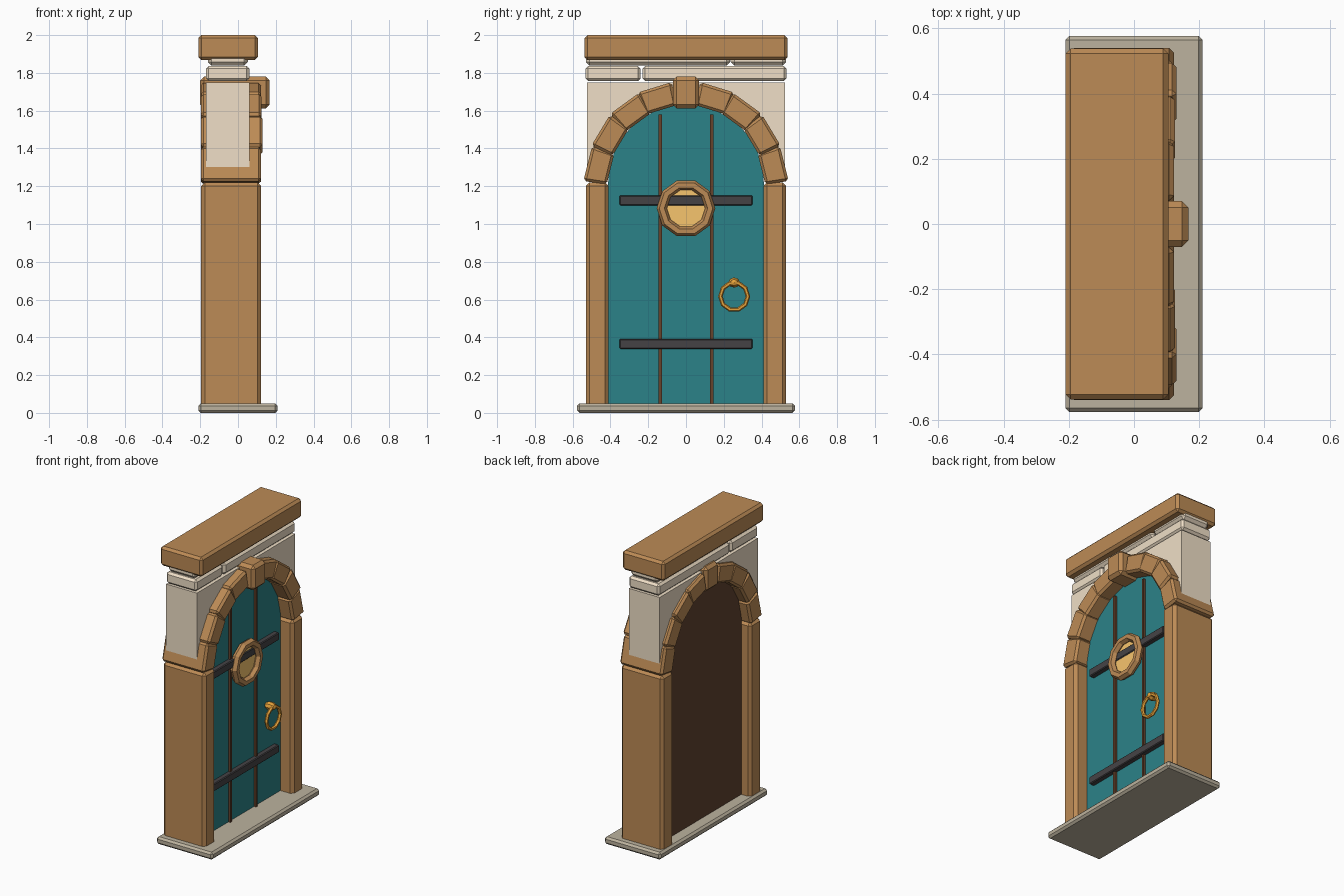
import bpy, bmesh, math
from mathutils import Matrix, Vector

if "Cube" in bpy.data.objects:
    bpy.data.objects.remove(bpy.data.objects["Cube"])


def material(name, rgb):
    """Flat colour given as sRGB, stored as linear."""
    m = bpy.data.materials.new(name)
    lin = [c / 12.92 if c <= 0.04045 else ((c + 0.055) / 1.055) ** 2.4 for c in rgb]
    m.diffuse_color = (*lin, 1)
    m.use_nodes = True
    m.node_tree.nodes["Principled BSDF"].inputs["Base Color"].default_value = m.diffuse_color
    return m


WOOD = material("warm_wood", (0.74, 0.545, 0.335))
TEAL = material("teal_paint", (0.17, 0.51, 0.535))
DARK = material("dark_wood", (0.38, 0.26, 0.19))
STRIP = material("seam_brown", (0.40, 0.26, 0.17))
IRON = material("iron", (0.27, 0.26, 0.27))
GOLD = material("brass", (0.91, 0.64, 0.23))
GLASS = material("amber_glass", (0.97, 0.77, 0.43))
PLASTER = material("plaster", (0.94, 0.875, 0.78))
STONE = material("step_stone", (0.74, 0.70, 0.62))


def finish(name, bm, mat):
    bmesh.ops.recalc_face_normals(bm, faces=bm.faces)
    me = bpy.data.meshes.new(name)
    bm.to_mesh(me)
    bm.free()
    me.materials.append(mat)
    ob = bpy.data.objects.new(name, me)
    bpy.context.collection.objects.link(ob)
    return ob


def block(name, x, y, z, mat, bevel=0.0, tilt=0.0, taper=0.0):
    """Chamfered box between ranges, optionally wedge-shaped and tilted about x."""
    bm = bmesh.new()
    bmesh.ops.create_cube(bm, size=1)
    bmesh.ops.scale(bm, verts=bm.verts, vec=(x[1] - x[0], y[1] - y[0], z[1] - z[0]))
    if bevel:
        bmesh.ops.bevel(bm, geom=bm.edges[:], offset=bevel, segments=1, affect='EDGES')
    for v in bm.verts:
        v.co.z *= 1 + taper * v.co.y
    centre = Vector((sum(x) / 2, sum(y) / 2, sum(z) / 2))
    bmesh.ops.transform(bm, verts=bm.verts,
                        matrix=Matrix.Translation(centre) @ Matrix.Rotation(tilt, 4, 'X'))
    return finish(name, bm, mat)


def prism(name, outline, x0, x1, mat):
    """Extrude a (y, z) outline from x0 to x1."""
    bm = bmesh.new()
    face = bm.faces.new([bm.verts.new((x0, y, z)) for y, z in outline])
    ext = bmesh.ops.extrude_face_region(bm, geom=[face])
    new = [g for g in ext["geom"] if isinstance(g, bmesh.types.BMVert)]
    bmesh.ops.translate(bm, verts=new, vec=(x1 - x0, 0, 0))
    bm.faces.new([bm.verts.new((x0, y, z)) for y, z in outline]) if face not in bm.faces else None
    return finish(name, bm, mat)


def arc(r, a0, a1, n, cy=0.0, cz=1.22):
    return [(cy + r * math.cos(a0 + (a1 - a0) * i / n),
             cz + r * math.sin(a0 + (a1 - a0) * i / n)) for i in range(n + 1)]


def ring(name, loc, major, minor, minor_n, mat):
    bpy.ops.mesh.primitive_torus_add(major_segments=10, minor_segments=minor_n,
                                     major_radius=major, minor_radius=minor,
                                     location=loc, rotation=(math.pi / 2, 0, math.pi / 2))
    ob = bpy.context.object
    ob.name = name
    ob.data.materials.append(mat)


# Step and posts
block("threshold", (-0.21, 0.21), (-0.577, 0.577), (0, 0.05), STONE, 0.013)
for side, s in (("left", -1), ("right", 1)):
    block(side + "_post", (-0.195, 0.122), sorted((s * 0.41, s * 0.53)), (0.03, 1.22), WOOD, 0.019)

# Arch stones (angle, tilt, front depth), mirrored on both sides of the keystone
STONES = [(10.5, 14, 0.122), (31.5, 31, 0.13), (52, 54, 0.125), (71.5, 73, 0.122)]
for i, (angle, tilt, front) in enumerate(STONES):
    for side, s in (("left", -1), ("right", 1)):
        a = math.radians(angle)
        cy, cz = s * 0.468 * math.cos(a), 1.22 + 0.468 * math.sin(a)
        t = math.radians(tilt if s > 0 else 180 - tilt)
        block(f"{side}_arch_stone_{i}", (-0.197, front), (cy - 0.062, cy + 0.062),
              (cz - 0.089, cz + 0.089), WOOD, 0.014, t, 1.2)
block("keystone", (-0.2, 0.167), (-0.07, 0.07), (1.612, 1.78), WOOD, 0.02)

# Wall above the arch, brick courses and cap
wall = [(-0.525, 1.275), (-0.525, 1.75), (0.525, 1.75), (0.525, 1.275)]
prism("spandrel_wall", wall + arc(0.455, 0.121, math.pi - 0.121, 18), -0.17, 0.06, PLASTER)
block("lower_brick_short", (-0.17, 0.06), (-0.532, -0.24), (1.757, 1.836), PLASTER, 0.014)
block("lower_brick_long", (-0.17, 0.06), (-0.23, 0.532), (1.757, 1.836), PLASTER, 0.014)
block("upper_brick_long", (-0.16, 0.052), (-0.53, 0.234), (1.838, 1.91), PLASTER, 0.02)
block("upper_brick_short", (-0.16, 0.052), (0.236, 0.53), (1.838, 1.91), PLASTER, 0.02)
block("cap_beam", (-0.21, 0.105), (-0.538, 0.538), (1.868, 2.0), WOOD, 0.016)

# Arched door and its dark backing
door = [(-0.412, 0.002), (0.412, 0.002)] + arc(0.412, 0, math.pi, 16)
prism("door_panel", door, -0.03, 0.03, TEAL)
prism("door_backing", door, -0.127, -0.09, DARK)
for k, y in enumerate((-0.137, 0.137)):
    block(f"plank_seam_{k}", (0.02, 0.045), (y - 0.009, y + 0.009), (0.03, 1.58), STRIP)
for k, z in enumerate((0.365, 1.125)):
    block(f"iron_band_{k}", (0.02, 0.063), (-0.352, 0.352), (z - 0.026, z + 0.026), IRON, 0.005)

# Round window
prism("window_glass", arc(0.106, 0, math.tau * 15 / 16, 15, 0, 1.083), 0.02, 0.057, GLASS)
ring("window_frame", (0.066, 0, 1.083), 0.128, 0.027, 6, WOOD)

# Ring handle with its mount
ring("handle_ring", (0.085, 0.255, 0.617), 0.073, 0.012, 6, GOLD)
bpy.ops.mesh.primitive_uv_sphere_add(segments=8, ring_count=5, radius=0.032,
                                     location=(0.065, 0.255, 0.69), rotation=(0, math.pi / 2, 0))
mount = bpy.context.object
mount.name = "handle_mount"
mount.scale = (0.9, 1, 1.2)
mount.data.materials.append(GOLD)
